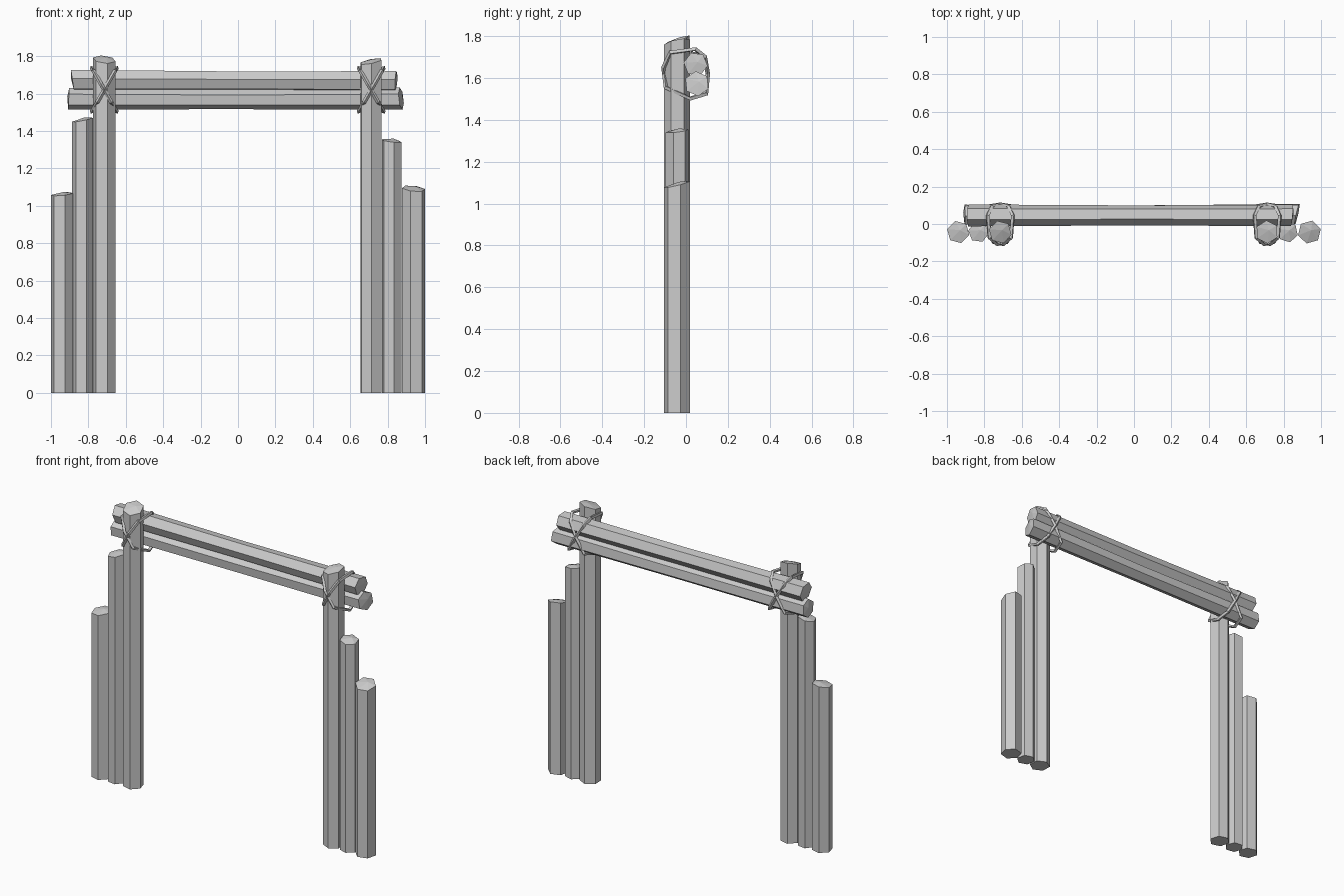
import bpy, bmesh, math
from mathutils import Vector, Matrix

if "Cube" in bpy.data.objects:
    bpy.data.objects.remove(bpy.data.objects["Cube"])


def finish(bm, name):
    bmesh.ops.recalc_face_normals(bm, faces=bm.faces)
    mesh = bpy.data.meshes.new(name)
    bm.to_mesh(mesh)
    bm.free()
    ob = bpy.data.objects.new(name, mesh)
    bpy.context.collection.objects.link(ob)
    return ob


def log(name, rings, rot, place, peaks=(0, 0), tilts=((0, 0), (0, 0))):
    """Six-sided log along local z; rings = (u, v, height, radius), ends tilted and peaked."""
    bm = bmesh.new()
    loops = []
    for k, (u, v, h, r) in enumerate(rings):
        tu, tv = tilts[0] if k == 0 else tilts[1] if k == len(rings) - 1 else (0, 0)
        loop = []
        for i in range(6):
            a = math.radians(rot + 60 * i)
            du, dv = r * math.cos(a), r * math.sin(a)
            loop.append(bm.verts.new(place(u + du, v + dv, h + du * tu + dv * tv)))
        loops.append(loop)
    for a, b in zip(loops, loops[1:]):
        for i in range(6):
            j = (i + 1) % 6
            bm.faces.new((a[i], a[j], b[j], b[i]))
    for loop, ring, peak in ((loops[0], rings[0], peaks[0]), (loops[-1], rings[-1], peaks[1])):
        if peak == 0:
            bm.faces.new(loop)
            continue
        u, v, h, r = ring
        tip = bm.verts.new(place(u + 0.01, v + 0.01, h + peak))
        for i in range(6):
            bm.faces.new((loop[i], loop[(i + 1) % 6], tip))
    return finish(bm, name)


def chip(ob, location):
    """Cut a narrow split into a log."""
    bm = bmesh.new()
    bmesh.ops.create_cone(bm, segments=4, radius1=0.022, radius2=0, depth=0.17)
    bmesh.ops.transform(bm, matrix=Matrix.Translation(location) @ Matrix.Rotation(math.pi, 4, 'X'),
                        verts=bm.verts)
    cutter = finish(bm, "chip_cutter")
    cutter.hide_render = True
    mod = ob.modifiers.new("chip", 'BOOLEAN')
    mod.operation = 'DIFFERENCE'
    mod.object = cutter
    bpy.context.view_layer.update()
    graph = bpy.context.evaluated_depsgraph_get()
    mesh = bpy.data.meshes.new_from_object(ob.evaluated_get(graph))
    ob.modifiers.clear()
    ob.data = mesh
    bpy.data.objects.remove(cutter)


# Upright posts: name, x, top height, radius, rotation, top tilt
posts = {}
for name, x, h, r, rot, tilt in (
        ("left_outer_post", -0.940, 1.062, 0.061, 45, (0.10, 0.12)),
        ("left_middle_post", -0.831, 1.460, 0.056, 52, (0.20, 0.10)),
        ("left_inner_post", -0.715, 1.782, 0.062, 46, (-0.10, 0.33)),
        ("right_inner_post", 0.711, 1.772, 0.062, 33, (0.20, 0.20)),
        ("right_middle_post", 0.822, 1.347, 0.056, 42, (-0.12, 0.12)),
        ("right_outer_post", 0.938, 1.092, 0.063, 16, (-0.10, 0.25))):
    posts[name] = log(name, [(x, -0.043, 0, r), (x, -0.043, h, r)], rot,
                      lambda u, v, w: (u, v, w), (0, 0.012), ((0, 0), tilt))
chip(posts["right_outer_post"], (0.925, -0.098, 0.48))
chip(posts["left_outer_post"], (-0.925, 0.012, 0.48))


# Two crossbeams lying along x, behind the posts
def along_x(u, v, w):
    return (w, u, v)


log("upper_beam", [(0.046, 1.672, -0.885, 0.059), (0.046, 1.668, 0, 0.054),
                   (0.046, 1.666, 0.845, 0.058)], 52, along_x,
    (-0.008, 0.008), ((0, -0.15), (0.1, 0.05)))
log("lower_beam", [(0.05, 1.573, -0.905, 0.058), (0.05, 1.570, 0, 0.054),
                   (0.052, 1.573, 0.872, 0.060)], 36, along_x,
    (-0.008, 0.008), ((0, 0.05), (0.22, -0.1)))

# Rope lashings: two opposite slanted loops at each joint (y, z outline)
outline = [(-0.108, 1.65), (-0.075, 1.722), (0.045, 1.738), (0.092, 1.70),
           (0.104, 1.62), (0.098, 1.525), (0.02, 1.502), (-0.097, 1.555)]


def rope(name, cx, slope):
    bm = bmesh.new()
    centre = Vector((cx, 0, 1.62))
    normal = Vector((1, 0, -slope)).normalized()
    loops = []
    for y, z in outline:
        p = Vector((cx + slope * (z - 1.62), y, z))
        out = (p - centre).normalized()
        loops.append([bm.verts.new(p + d) for d in
                      (out * 0.011, normal * 0.011, -out * 0.011, -normal * 0.011)])
    for k in range(len(loops)):
        a, b = loops[k - 1], loops[k]
        for i in range(4):
            j = (i + 1) % 4
            bm.faces.new((a[i], a[j], b[j], b[i]))
    finish(bm, name)


for side, cx in (("left", -0.715), ("right", 0.712)):
    rope(side + "_rope_a", cx, 0.57)
    rope(side + "_rope_b", cx, -0.57)
